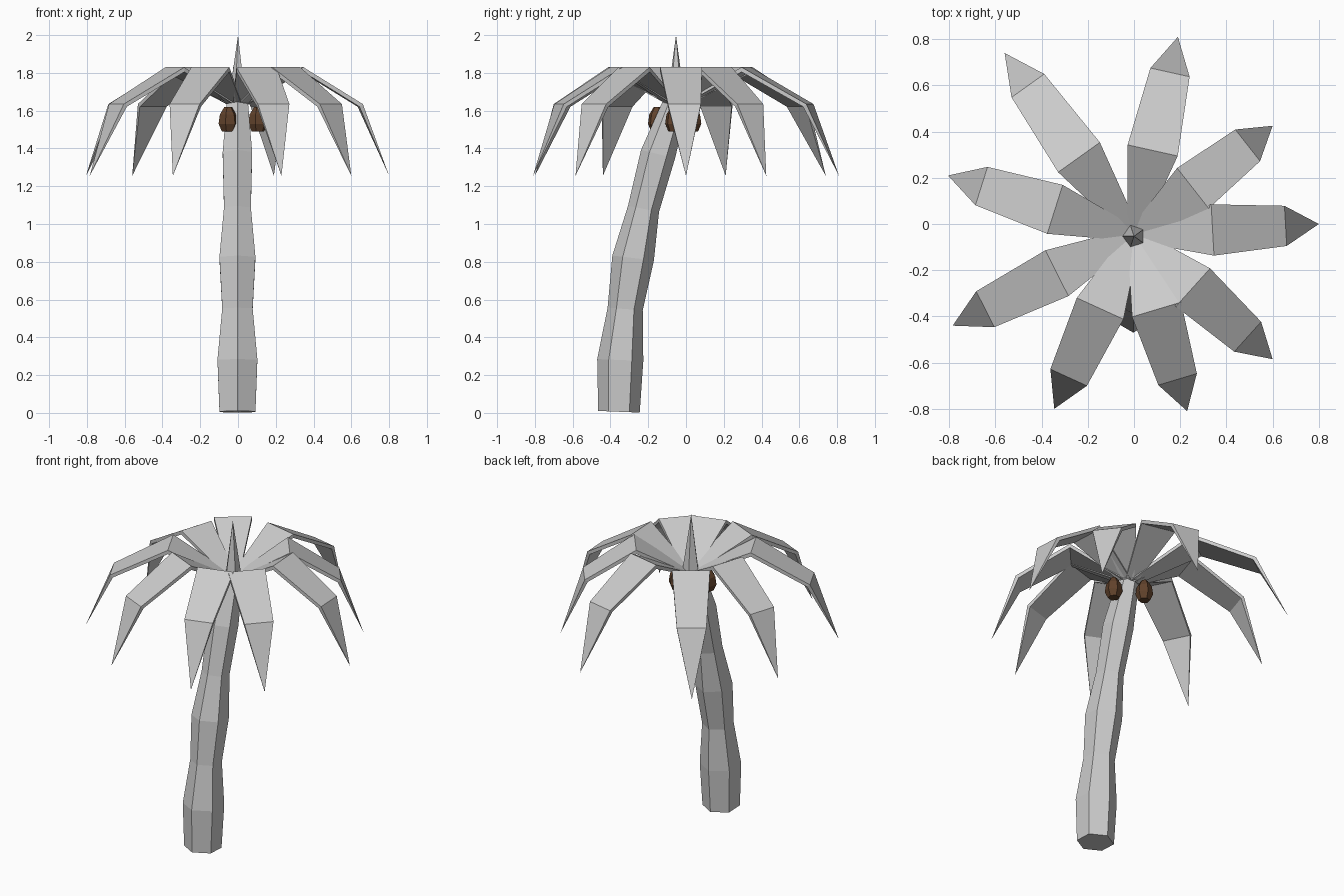
import bpy, bmesh, math
from mathutils import Vector

if "Cube" in bpy.data.objects:
    bpy.data.objects.remove(bpy.data.objects["Cube"])


def material(name, rgb):
    m = bpy.data.materials.new(name)
    m.diffuse_color = (*rgb, 1)
    m.use_nodes = True
    m.node_tree.nodes["Principled BSDF"].inputs["Base Color"].default_value = m.diffuse_color
    return m


GREY = material("grey", (0.6, 0.6, 0.6))
BROWN = material("coconut_brown", (0.12, 0.055, 0.025))


def loft(name, rings, mat):
    """Skin a list of closed point rings; a one-point ring makes a tip."""
    bm = bmesh.new()
    rows = [[bm.verts.new(p) for p in ring] for ring in rings]
    for a, b in zip(rows, rows[1:]):
        n = len(a)
        for i in range(n):
            j = (i + 1) % n
            if len(b) == 1:
                bm.faces.new((a[i], a[j], b[0]))
            else:
                bm.faces.new((a[i], a[j], b[j], b[i]))
    for row in (rows[0], rows[-1]):
        if len(row) > 2:
            bm.faces.new(row)
    bmesh.ops.recalc_face_normals(bm, faces=bm.faces)
    me = bpy.data.meshes.new(name)
    bm.to_mesh(me)
    bm.free()
    me.materials.append(mat)
    ob = bpy.data.objects.new(name, me)
    bpy.context.collection.objects.link(ob)
    return ob


def ring(x, y, z, r, n, start=0.0, tilt=0.0):
    pts = []
    for i in range(n):
        a = math.radians(start) + math.tau * i / n
        dy = r * math.sin(a)
        pts.append((x + r * math.cos(a), y + dy, z - dy * tilt))
    return pts


# Leaning six-sided trunk: centre y, z, radius, tilt
trunk = [(-0.355, 0.006, 0.110, 0.04), (-0.348, 0.28, 0.122, 0.04),
         (-0.322, 0.55, 0.093, 0.08), (-0.280, 0.82, 0.110, 0.12),
         (-0.225, 1.08, 0.082, 0.20), (-0.148, 1.37, 0.090, 0.25),
         (-0.060, 1.63, 0.065, 0.25)]
loft("trunk", [ring(-0.003, y, z, r, 6, -90, t) for y, z, r, t in trunk], GREY)

# Fronds: rise from the crown, arch over and hang to a point
CX, CY = 0.0, -0.045
tips = [(0.80, 0.0), (0.60, 0.425), (0.19, 0.81), (-0.56, 0.74), (-0.805, 0.21),
        (-0.785, -0.44), (-0.345, -0.80), (0.23, -0.81), (0.60, -0.585)]
# fraction of length, z, half width, underside offset inward and down
sections = [(0.0, 1.63, 0.03, 0.0, 0.02), (0.425, 1.83, 0.111, 0.0, 0.025),
            (0.82, 1.635, 0.087, 0.018, 0.014)]
for k, (tx, ty) in enumerate(tips):
    out = Vector((tx - CX, ty - CY, 0))
    length = out.length
    out.normalize()
    side = Vector((-out.y, out.x, 0))
    rings = []
    for f, z, w, back, down in sections:
        top = Vector((CX, CY, z)) + out * (f * length)
        low = top - out * back - Vector((0, 0, down))
        rings.append([top + side * w, top - side * w, low - side * w, low + side * w])
    rings.append([(tx, ty, 1.255)])
    loft(f"frond_{k + 1}", rings, GREY)

# Central five-sided shoot
loft("centre_shoot", [ring(0, -0.053, 1.62, 0.054, 5, 36), [(0, -0.053, 2.0)]], GREY)

# Three coconuts around the top of the trunk
for k in range(3):
    a = math.tau * k / 3
    x, y = 0.105 * math.cos(a), -0.06 + 0.105 * math.sin(a)
    prof = [(1.49, 0.034), (1.53, 0.052), (1.58, 0.045), (1.62, 0.02)]
    loft(f"coconut_{k + 1}",
         [ring(x, y, z, r, 6, 15 + 120 * k) for z, r in prof], BROWN)
